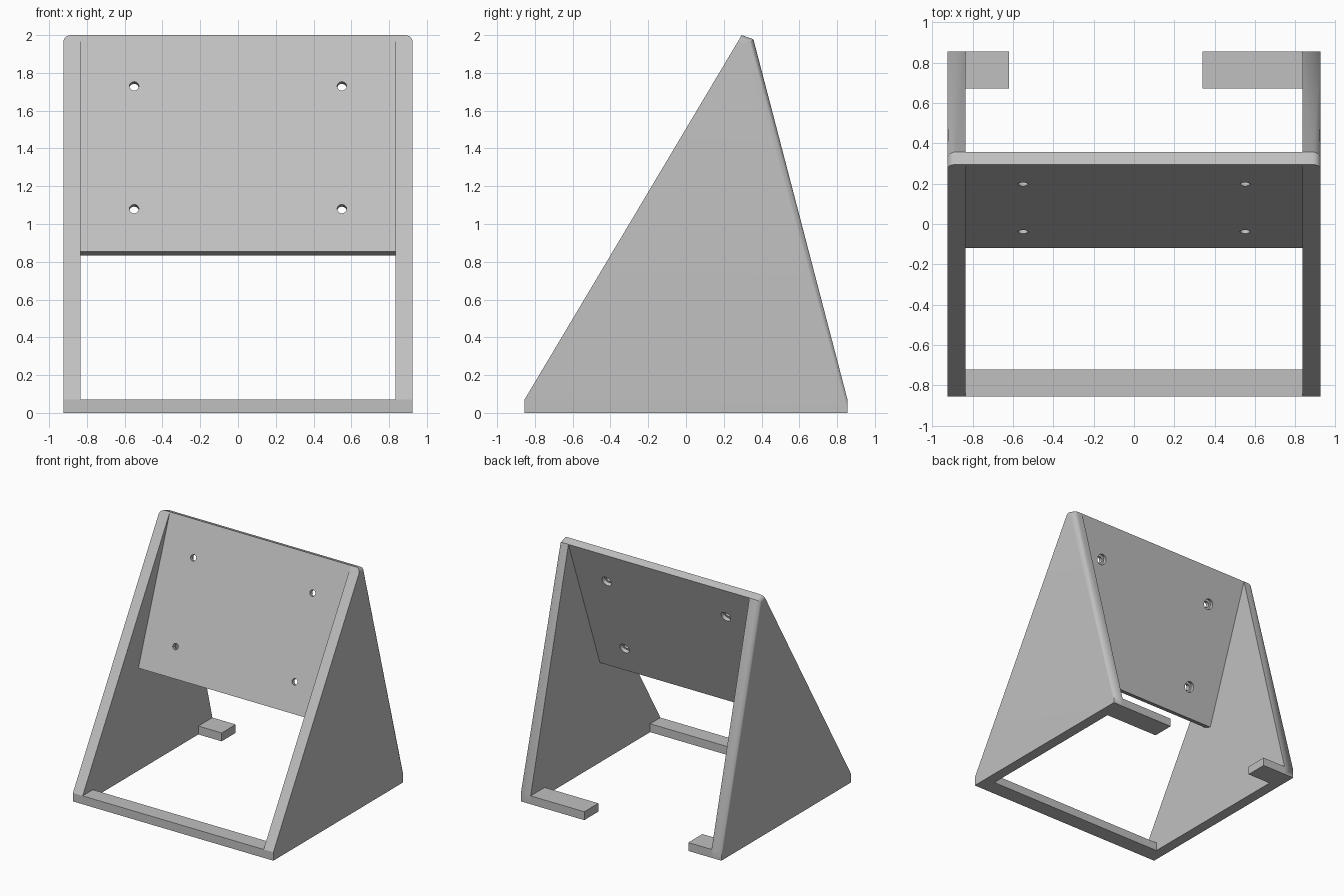
import bpy
import bmesh
from mathutils import Matrix, Vector

if "Cube" in bpy.data.objects:
    bpy.data.objects.remove(bpy.data.objects["Cube"], do_unlink=True)

grey = bpy.data.materials.new("plain grey")
grey.use_nodes = True
grey.diffuse_color = (0.53, 0.53, 0.53, 1)
grey.node_tree.nodes["Principled BSDF"].inputs["Base Color"].default_value = (0.53, 0.53, 0.53, 1)

INNER, OUTER = 0.835, 0.925      # inside and outside of the side panels
DEPTH, BASE = 0.855, 0.07        # half depth and height of the base
TOP = Vector((0, 0.295, 2.0))    # front top edge of the plate
FOOT = Vector((0, -0.12, 0.855)) # front bottom edge of the plate
NORMAL = (TOP - FOOT).cross(Vector((-1, 0, 0))).normalized()
if NORMAL.y < 0:
    NORMAL = -NORMAL
THICK = 0.066
TOP_BACK = TOP + NORMAL * THICK


def finish(name, bm):
    bmesh.ops.recalc_face_normals(bm, faces=bm.faces)
    mesh = bpy.data.meshes.new(name)
    bm.to_mesh(mesh)
    bm.free()
    mesh.materials.append(grey)
    obj = bpy.data.objects.new(name, mesh)
    bpy.context.collection.objects.link(obj)
    return obj


def prism(profile, x0, x1):
    """Extrude a (y, z) profile along x."""
    bm = bmesh.new()
    face = bm.faces.new([bm.verts.new((x0, y, z)) for y, z in profile])
    ext = bmesh.ops.extrude_face_region(bm, geom=[face])["geom"]
    verts = [v for v in ext if isinstance(v, bmesh.types.BMVert)]
    bmesh.ops.translate(bm, verts=verts, vec=(x1 - x0, 0, 0))
    bmesh.ops.recalc_face_normals(bm, faces=bm.faces)
    return bm


def bar(name, x0, x1, y0, y1):
    finish(name, prism([(y0, 0), (y1, 0), (y1, BASE), (y0, BASE)], x0, x1))


def smooth(obj):
    bpy.ops.object.select_all(action="DESELECT")
    obj.select_set(True)
    bpy.context.view_layer.objects.active = obj
    bpy.ops.object.shade_smooth_by_angle(angle=0.5)


# Side panels: rounded at the top, the rounding fading out down the back edge
def side_panel(name, sign):
    bm = prism([(-DEPTH, 0), (DEPTH, 0), (DEPTH, BASE), (TOP_BACK.y, TOP_BACK.z),
                (TOP.y, TOP.z), (-DEPTH, BASE)], INNER, OUTER)
    edges = []
    for e in bm.edges:
        outer = all(v.co.x > OUTER - 0.001 for v in e.verts)
        behind = all(v.co.y > 0.2 and v.co.z > BASE - 0.001 for v in e.verts)
        if outer and behind:
            edges.append(e)
    bmesh.ops.bevel(bm, geom=edges, offset=0.042, segments=6, profile=0.5, affect="EDGES")
    for v in bm.verts:
        if v.co.x > INNER + 0.01 and v.co.y > 0.75 and v.co.z > 0.005:
            v.co = (OUTER, DEPTH, BASE)
    bmesh.ops.remove_doubles(bm, verts=bm.verts, dist=0.0005)
    bmesh.ops.scale(bm, vec=(sign, 1, 1), verts=bm.verts)
    smooth(finish(name, bm))


side_panel("left_side_panel", 1)
side_panel("right_side_panel", -1)

# Leaning plate between the sides
corners = [TOP, TOP_BACK, FOOT + NORMAL * THICK, FOOT]
plate = finish("mounting_plate", prism([(c.y, c.z) for c in corners], -INNER, INNER))


# Four screw holes, each with a wider recess at the back
def hole_cutter(name, radius, start, end):
    bm = bmesh.new()
    turn = NORMAL.to_track_quat("Z", "Y").to_matrix().to_4x4()
    for x in (-0.55, 0.55):
        for z in (1.73, 1.08):
            mid = TOP.lerp(FOOT, (TOP.z - z) / (TOP.z - FOOT.z))
            mid = mid + NORMAL * ((start + end) / 2) + Vector((x, 0, 0))
            bmesh.ops.create_cone(bm, cap_ends=True, segments=32, radius1=radius,
                                  radius2=radius, depth=end - start,
                                  matrix=Matrix.Translation(mid) @ turn)
    return finish(name, bm)


cutters = [hole_cutter("hole_cutter", 0.025, -0.05, 0.15),
           hole_cutter("recess_cutter", 0.043, 0.035, 0.15)]
for cutter in cutters:
    cutter.hide_render = True
    mod = plate.modifiers.new(cutter.name, "BOOLEAN")
    mod.operation = "DIFFERENCE"
    mod.solver = "EXACT"
    mod.object = cutter
graph = bpy.context.evaluated_depsgraph_get()
cut_mesh = bpy.data.meshes.new_from_object(plate.evaluated_get(graph))
plate.modifiers.clear()
plate.data = cut_mesh
for cutter in cutters:
    bpy.data.objects.remove(cutter, do_unlink=True)
smooth(plate)

# Base bars: a full one in front, two short ones behind
bar("front_bar", -INNER, INNER, -DEPTH, -0.72)
bar("back_right_foot", -INNER, -0.62, 0.67, DEPTH)
bar("back_left_foot", 0.34, INNER, 0.67, DEPTH)
